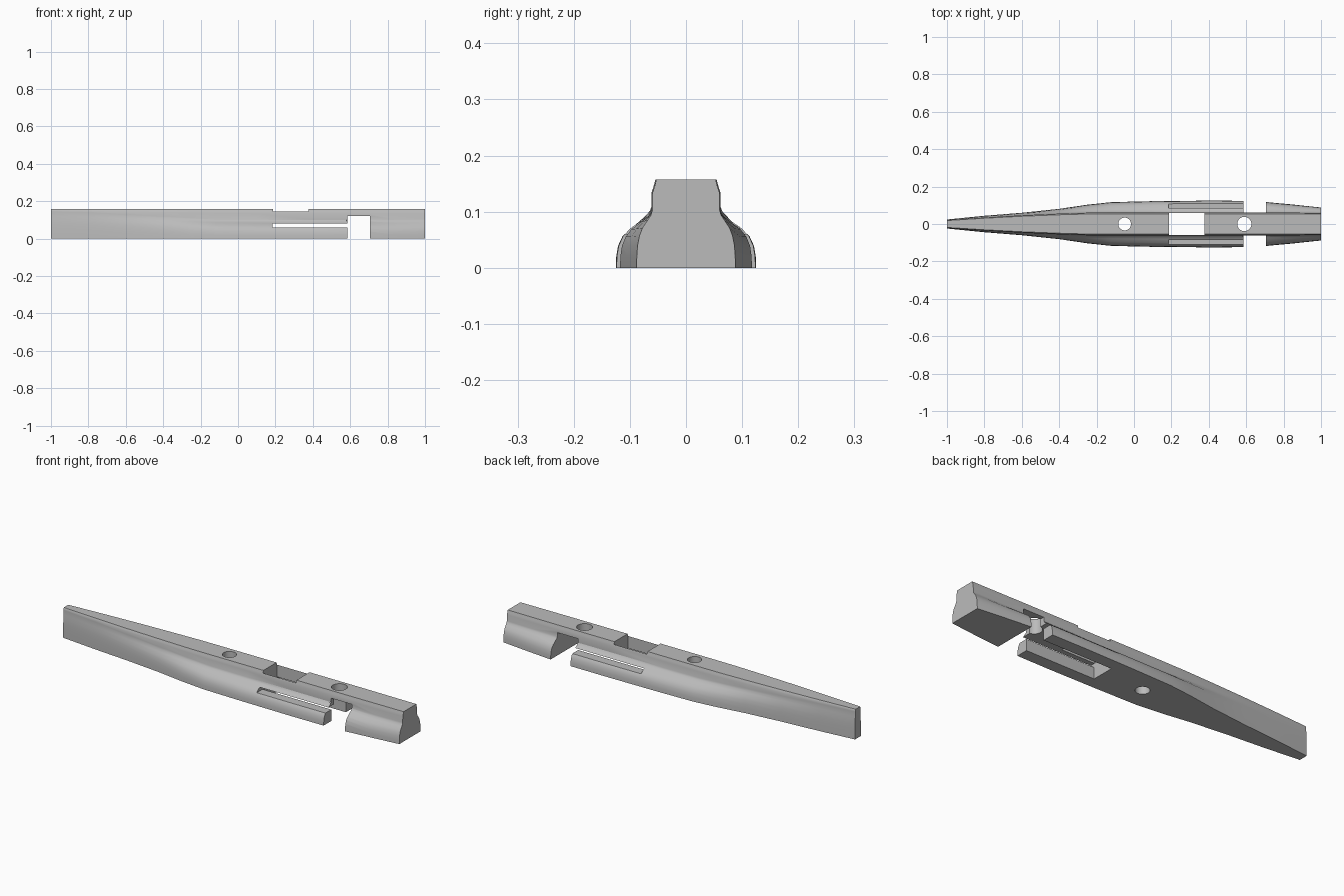
import bpy, bmesh, math

if "Cube" in bpy.data.objects:
    bpy.data.objects.remove(bpy.data.objects["Cube"])

gray = bpy.data.materials.new("light gray")
gray.use_nodes = True
color = (0.5, 0.5, 0.5, 1)
gray.diffuse_color = color
gray.node_tree.nodes["Principled BSDF"].inputs["Base Color"].default_value = color

HEIGHT = 0.157

# stations: x, half width of base, half width of neck, height of shoulder
STATIONS = [
    (-1, 0.024, 0.021, 0.14), (-0.8, 0.044, 0.035, 0.135), (-0.6, 0.06, 0.047, 0.125),
    (-0.4, 0.081, 0.056, 0.115), (-0.25, 0.103, 0.061, 0.107), (-0.12, 0.117, 0.062, 0.1),
    (0.1, 0.122, 0.062, 0.098), (0.4, 0.125, 0.062, 0.097), (0.58, 0.124, 0.062, 0.097),
    (0.7, 0.118, 0.062, 0.097), (0.85, 0.104, 0.061, 0.098), (1, 0.088, 0.06, 0.1),
]
# flank: share of the flare, share of the shoulder height
FLANK = [(1, 0), (0.99, 0.2), (0.94, 0.4), (0.82, 0.57), (0.63, 0.71), (0.3, 0.85), (0.09, 0.94), (0, 1.03)]


def station_ring(base, neck, shoulder):
    side = [(neck + (base - neck) * f, shoulder * h) for f, h in FLANK]
    rise = HEIGHT - shoulder
    side += [(neck * 0.99, shoulder + rise * 0.6), (neck * 0.93, shoulder + rise * 0.8), (neck * 0.88, HEIGHT)]
    return side + [(-y, z) for y, z in reversed(side)]


# lofted body
bm = bmesh.new()
rings = []
for x, base, neck, shoulder in STATIONS:
    rings.append([bm.verts.new((x, y, z)) for y, z in station_ring(base, neck, shoulder)])
for a, b in zip(rings, rings[1:]):
    for i in range(len(a)):
        j = (i + 1) % len(a)
        bm.faces.new((a[i], a[j], b[j], b[i]))
bm.faces.new(rings[0])
bm.faces.new(rings[-1])
bmesh.ops.recalc_face_normals(bm, faces=bm.faces)
mesh = bpy.data.meshes.new("body")
bm.to_mesh(mesh)
bm.free()
body = bpy.data.objects.new("body", mesh)
bpy.context.collection.objects.link(body)
mesh.materials.append(gray)


def cut(cutter, name):
    cutter.name = name
    cutter.hide_render = True
    cutter.data.materials.append(gray)
    mod = body.modifiers.new(name, "BOOLEAN")
    mod.operation = "DIFFERENCE"
    mod.solver = "EXACT"
    mod.object = cutter
    bpy.context.view_layer.objects.active = body
    bpy.ops.object.modifier_apply(modifier=name)
    bpy.data.objects.remove(cutter)


def box_cut(name, x0, x1, half_y, z0, z1):
    bpy.ops.mesh.primitive_cube_add(size=1, location=((x0 + x1) / 2, 0, (z0 + z1) / 2))
    box = bpy.context.object
    box.scale = (x1 - x0, half_y * 2, z1 - z0)
    bpy.context.view_layer.update()
    cut(box, name)


def hole_cut(name, x, radius):
    bpy.ops.mesh.primitive_cylinder_add(vertices=32, radius=radius, depth=0.6, location=(x, 0, 0.1))
    cut(bpy.context.object, name)


# openings
box_cut("cross_notch", 0.585, 0.705, 0.3, -0.1, 0.12)
box_cut("side_slot", 0.185, 0.6, 0.3, 0.06, 0.08)
box_cut("bottom_pocket", 0.185, 0.6, 0.0605, -0.1, 0.0795)
box_cut("top_window", 0.186, 0.378, 0.058, 0.05, 0.3)
hole_cut("front_hole", -0.05, 0.034)
hole_cut("rear_hole", 0.59, 0.038)

# smooth shading with sharp edges kept
bpy.ops.object.select_all(action="DESELECT")
body.select_set(True)
bpy.context.view_layer.objects.active = body
bpy.ops.object.shade_smooth_by_angle(angle=math.radians(30))
